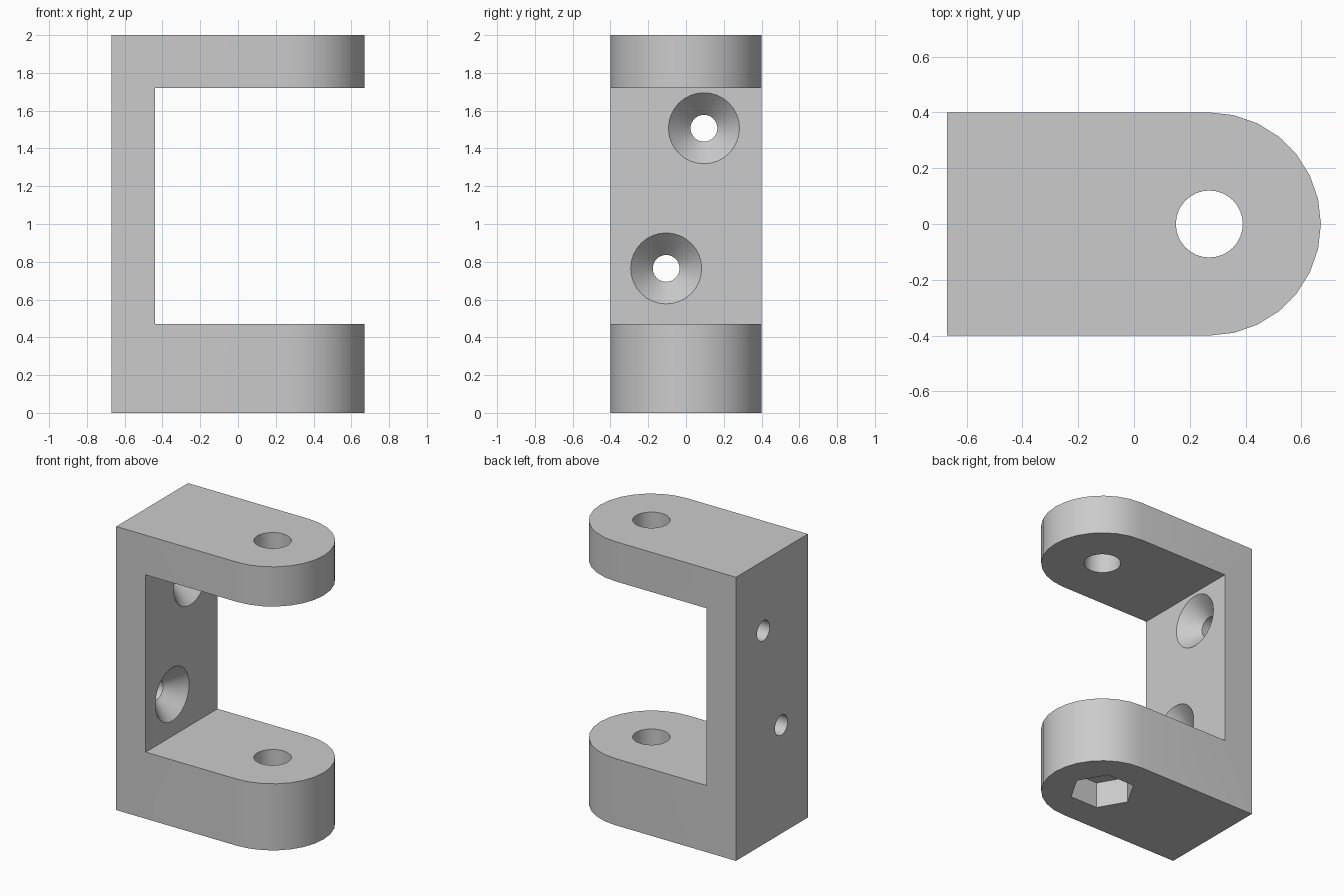
import bpy, bmesh
from math import sin, cos, pi
from mathutils import Matrix, Vector

cube = bpy.data.objects.get("Cube")
if cube:
    bpy.data.objects.remove(cube, do_unlink=True)

grey = bpy.data.materials.new("plain grey")
grey.use_nodes = True
colour = (0.6, 0.6, 0.6, 1)
grey.diffuse_color = colour
grey.node_tree.nodes["Principled BSDF"].inputs["Base Color"].default_value = colour

PIVOT_X, HALF_W, BACK_X, WALL_X = 0.27, 0.4, -0.67, -0.44


def make_object(name, bm):
    bmesh.ops.recalc_face_normals(bm, faces=bm.faces)
    mesh = bpy.data.meshes.new(name)
    bm.to_mesh(mesh)
    bm.free()
    mesh.materials.append(grey)
    obj = bpy.data.objects.new(name, mesh)
    bpy.context.collection.objects.link(obj)
    return obj


def turned(name, rings, sides, matrix):
    """Closed solid from (height, radius) rings about local z."""
    bm = bmesh.new()
    loops = [[bm.verts.new(matrix @ Vector((r * cos(2 * pi * i / sides),
                                            r * sin(2 * pi * i / sides), h)))
              for i in range(sides)] for h, r in rings]
    for a, b in zip(loops, loops[1:]):
        for i in range(sides):
            j = (i + 1) % sides
            bm.faces.new((a[i], a[j], b[j], b[i]))
    bm.faces.new(loops[0])
    bm.faces.new(loops[-1])
    return make_object(name, bm)


def cut(body, cutter):
    cutter.hide_render = True
    mod = body.modifiers.new("cut", 'BOOLEAN')
    mod.operation, mod.solver, mod.object = 'DIFFERENCE', 'EXACT', cutter
    bpy.context.view_layer.objects.active = body
    bpy.ops.object.modifier_apply(modifier=mod.name)
    bpy.data.objects.remove(cutter, do_unlink=True)


# Bracket body: round-ended outline raised to full height
bm = bmesh.new()
outline = [(BACK_X, HALF_W), (BACK_X, -HALF_W)]
outline += [(PIVOT_X + HALF_W * cos(a), HALF_W * sin(a))
            for a in (pi * (i / 14 - 0.5) for i in range(15))]
base = bm.faces.new([bm.verts.new((x, y, 0)) for x, y in outline])
top = bmesh.ops.extrude_face_region(bm, geom=[base])["geom"]
bmesh.ops.translate(bm, vec=(0, 0, 2),
                    verts=[v for v in top if isinstance(v, bmesh.types.BMVert)])
bracket = make_object("clevis_bracket", bm)

# Opening between the two arms
bm = bmesh.new()
bmesh.ops.create_cube(bm, size=1)
bmesh.ops.scale(bm, vec=(2, 2, 1.25), verts=bm.verts)
bmesh.ops.translate(bm, vec=(WALL_X + 1, 0, 1.095), verts=bm.verts)
cut(bracket, make_object("opening_cutter", bm))

# Pivot hole through both arms, with a hexagonal nut pocket underneath
pivot = Matrix.Translation((PIVOT_X, 0, 0))
cut(bracket, turned("pivot_cutter", [(-0.1, 0.12), (2.1, 0.12)], 32, pivot))
cut(bracket, turned("nut_cutter", [(-0.1, 0.216), (0.185, 0.216)], 6, pivot))

# Countersunk screw holes through the back wall
screw = [(-0.3, 0.071), (-0.12, 0.071), (0, 0.188), (0.005, 0.193)]
for y, z in ((0.095, 1.507), (-0.105, 0.765)):
    place = Matrix.Translation((WALL_X, y, z)) @ Matrix.Rotation(pi / 2, 4, 'Y')
    cut(bracket, turned("screw_cutter", screw, 32, place))

# Smooth the curved walls, keep the edges sharp
bpy.ops.object.select_all(action='DESELECT')
bracket.select_set(True)
bpy.context.view_layer.objects.active = bracket
bpy.ops.object.shade_smooth_by_angle(angle=pi / 6)
